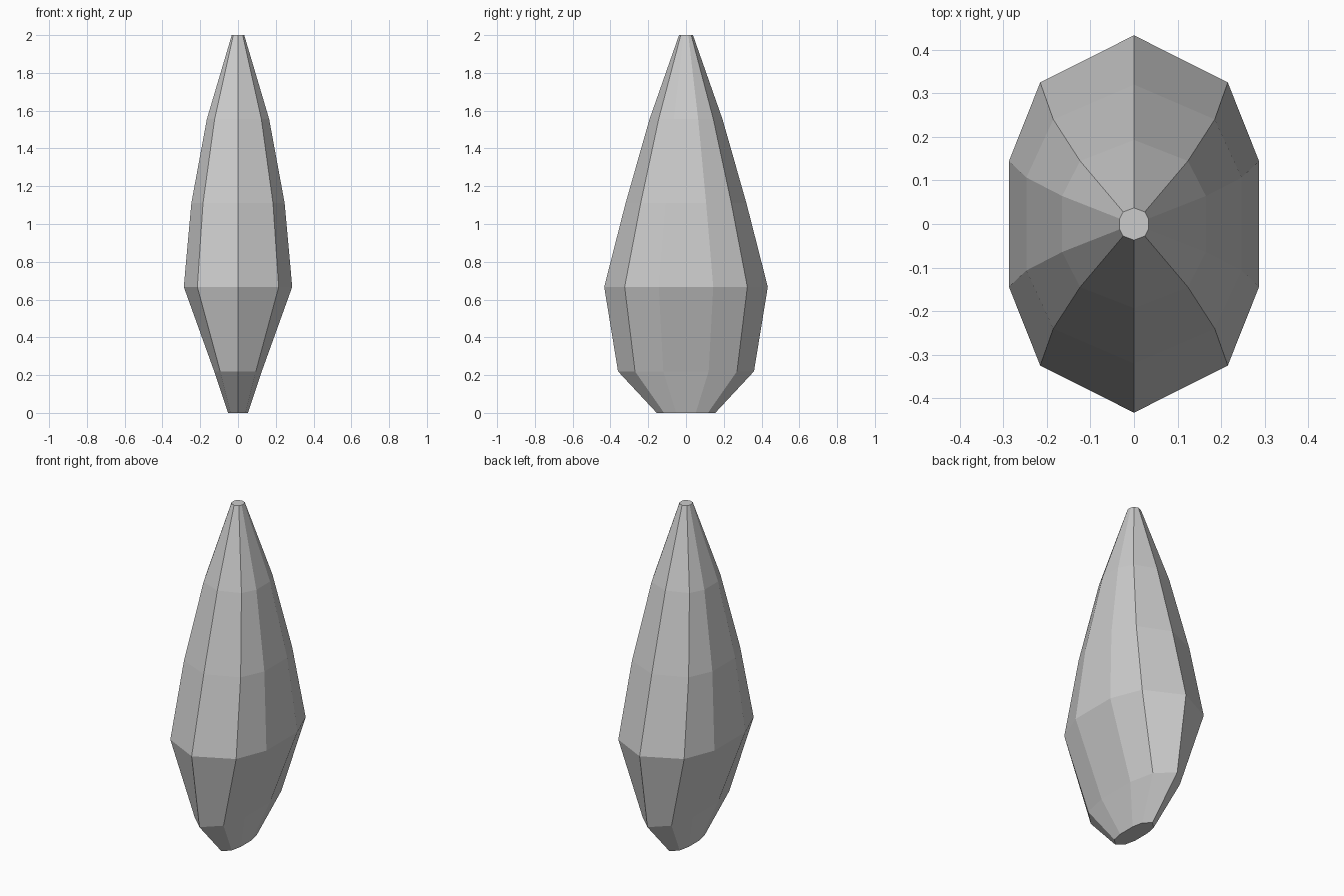
import bpy
import bmesh

if "Cube" in bpy.data.objects:
    bpy.data.objects.remove(bpy.data.objects["Cube"])

# Ten-sided unit cross-section, mirrored from one quarter
quarter = [(1, 1 / 3), (0.75, 0.75)]
section = (quarter + [(0, 1)] + [(-x, y) for x, y in reversed(quarter)]
           + [(-x, -y) for x, y in quarter] + [(0, -1)]
           + [(x, -y) for x, y in reversed(quarter)])

# Height, half width in x, half depth in y
rings = [(0.0, 0.053, 0.155), (0.22, 0.126, 0.36), (0.667, 0.287, 0.433),
         (1.11, 0.247, 0.32), (1.555, 0.165, 0.193), (2.0, 0.033, 0.037)]

# Faceted tapering body, lofted through the rings and capped
bm = bmesh.new()
loops = [[bm.verts.new((x * w, y * d, z)) for x, y in section] for z, w, d in rings]
n = len(section)
for low, high in zip(loops, loops[1:]):
    for i in range(n):
        j = (i + 1) % n
        bm.faces.new((low[i], low[j], high[j], high[i]))
bm.faces.new(loops[0][::-1])
bm.faces.new(loops[-1])
bmesh.ops.recalc_face_normals(bm, faces=bm.faces[:])

mesh = bpy.data.meshes.new("tapered_body")
bm.to_mesh(mesh)
bm.free()
bpy.context.collection.objects.link(bpy.data.objects.new("tapered_body", mesh))
